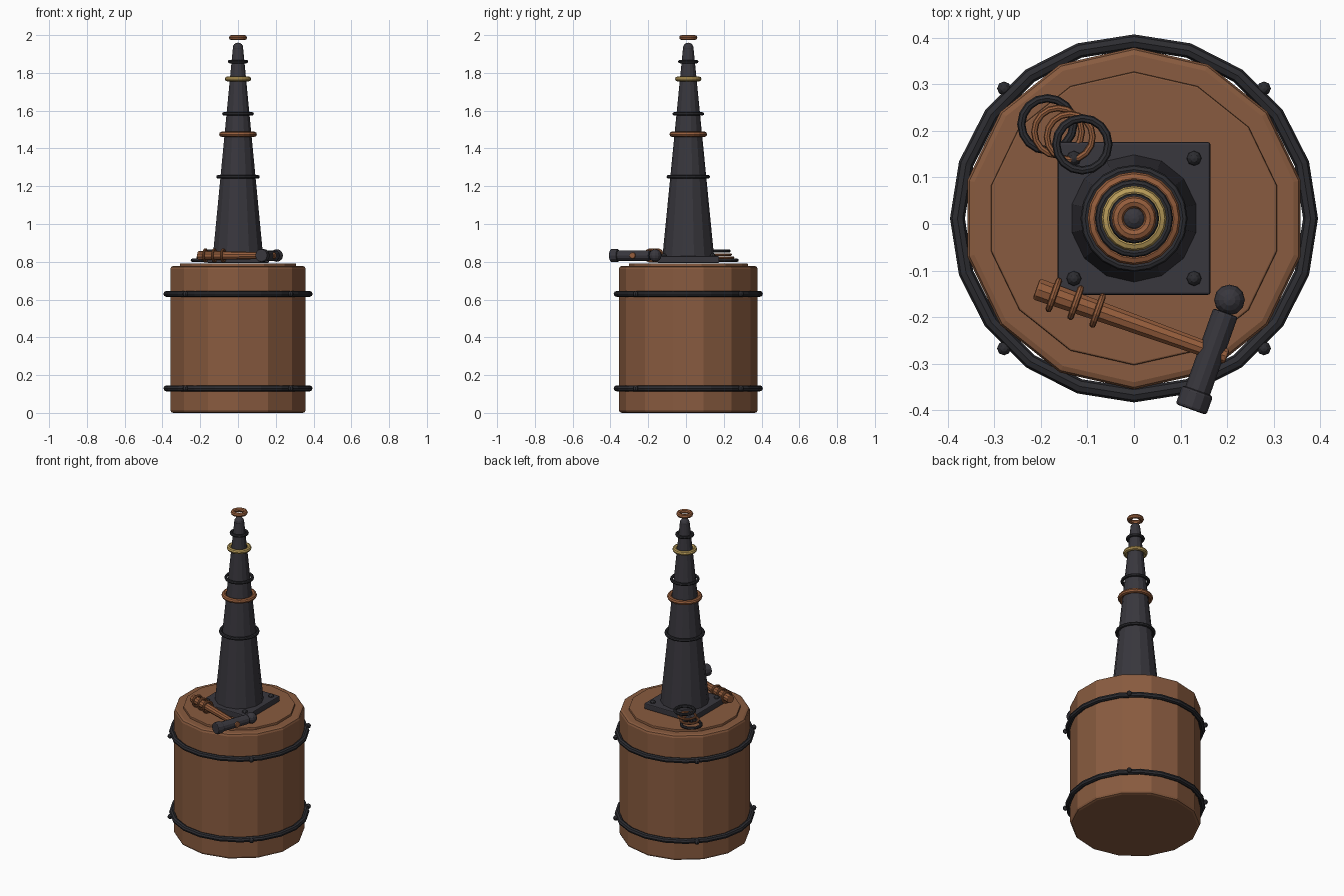
import bpy
import math
from mathutils import Vector

if "Cube" in bpy.data.objects:
    bpy.data.objects.remove(bpy.data.objects["Cube"], do_unlink=True)

CY = 0.012  # y of the main axis


def material(name, rgb):
    m = bpy.data.materials.new(name)
    m.use_nodes = True
    m.diffuse_color = (*rgb, 1)
    m.node_tree.nodes["Principled BSDF"].inputs["Base Color"].default_value = (*rgb, 1)
    return m


WOOD = material("brown wood", (0.25, 0.105, 0.05))
COPPER = material("copper", (0.3, 0.11, 0.045))
IRON = material("dark iron", (0.04, 0.038, 0.047))
BLACK = material("black iron", (0.026, 0.026, 0.031))
BRASS = material("brass", (0.48, 0.33, 0.1))


def finish(name, mat, bevel=0):
    ob = bpy.context.object
    ob.name = name
    ob.data.materials.append(mat)
    if bevel:
        mod = ob.modifiers.new("bevel", "BEVEL")
        mod.width, mod.segments = bevel, 2
        mod.limit_method, mod.angle_limit = "ANGLE", math.radians(40)
    return ob


def cone(name, mat, r1, r2, a, b, sides=14, bevel=0):
    a, b = Vector(a), Vector(b)
    d = b - a
    bpy.ops.mesh.primitive_cone_add(vertices=sides, radius1=r1, radius2=r2,
                                    depth=d.length, location=(a + b) / 2,
                                    rotation=d.to_track_quat("Z", "Y").to_euler()
                                    if d.xy.length > 0.001 else (0, 0, 0))
    return finish(name, mat, bevel)


def ring(name, mat, outer, minor, loc, sides=20, axis=(0, 0, 1)):
    bpy.ops.mesh.primitive_torus_add(major_radius=outer - minor, minor_radius=minor,
                                     major_segments=sides, minor_segments=8, location=loc,
                                     rotation=Vector(axis).to_track_quat("Z", "Y").to_euler()
                                     if axis != (0, 0, 1) else (0, 0, 0))
    return finish(name, mat)


def ball(name, mat, r, loc, seg=8):
    bpy.ops.mesh.primitive_uv_sphere_add(segments=seg, ring_count=seg // 2 + 2,
                                         radius=r, location=loc)
    return finish(name, mat)


# Wooden drum with its raised lid
cone("drum", WOOD, 0.367, 0.367, (0, CY, 0), (0, CY, 0.778), bevel=0.015)
cone("drum_lid", WOOD, 0.315, 0.315, (0, CY, 0.76), (0, CY, 0.792), bevel=0.004)

# Iron hoops with rivets
for label, z in (("lower", 0.13), ("upper", 0.63)):
    ring(label + "_hoop", BLACK, 0.395, 0.016, (0, CY, z))
    for sx in (-1, 1):
        for sy in (-1, 1):
            ball(label + "_hoop_rivet", BLACK, 0.015, (sx * 0.279, CY + sy * 0.279, z))

# Mounting plate and bolts
bpy.ops.mesh.primitive_cube_add(size=1, location=(0, CY, 0.812))
bpy.context.object.scale = (0.328, 0.328, 0.035)
bpy.ops.object.transform_apply(location=False, rotation=False, scale=True)
finish("mounting_plate", IRON, 0.005)
for sx in (-1, 1):
    for sy in (-1, 1):
        ball("plate_bolt", BLACK, 0.016, (sx * 0.129, CY + sy * 0.129, 0.83))

# Tapered spire, rounded tip and collars
cone("spire", IRON, 0.138, 0.028, (0, CY, 0.815), (0, CY, 1.93))
ball("spire_tip", IRON, 0.028, (0, CY, 1.932), 12)
for name, mat, outer, minor, z in (
        ("low_collar", BLACK, 0.115, 0.01, 1.25),
        ("wide_copper_collar", COPPER, 0.1, 0.014, 1.475),
        ("middle_collar", BLACK, 0.084, 0.009, 1.583),
        ("brass_collar", BRASS, 0.07, 0.013, 1.768),
        ("high_collar", BLACK, 0.054, 0.009, 1.86),
        ("floating_top_ring", COPPER, 0.048, 0.013, 1.987)):
    ring(name, mat, outer, minor, (0, CY, z))

# Hammer lying on the lid
HZ = 0.833
start, end = Vector((-0.21, -0.139, HZ)), Vector((0.2, -0.285, HZ))
along = (end - start).normalized()
across = Vector((-along.y, along.x, 0))
cone("hammer_handle", COPPER, 0.025, 0.017, start, end, 10, 0.005)
for t in (0.04, 0.09, 0.14):
    ring("handle_wrap", COPPER, 0.039, 0.007, start + along * t, 14, tuple(along))
hub = Vector((0.167, -0.273, HZ))
cone("hammer_head", IRON, 0.028, 0.028, hub - across * 0.1, hub + across * 0.088, 12, 0.005)
cone("hammer_face", IRON, 0.035, 0.035, hub - across * 0.133, hub - across * 0.09, 12, 0.006)
ball("hammer_ball", IRON, 0.033, (0.205, -0.163, HZ), 12)

# Leaning pile of loose rings
for name, mat, outer, minor, loc in (
        ("bottom_loose_ring", BLACK, 0.065, 0.009, (-0.186, 0.214, 0.808)),
        ("low_copper_loop", COPPER, 0.058, 0.007, (-0.163, 0.198, 0.822)),
        ("high_copper_loop", COPPER, 0.056, 0.007, (-0.138, 0.187, 0.838)),
        ("top_loose_ring", BLACK, 0.065, 0.009, (-0.111, 0.171, 0.857))):
    ring(name, mat, outer, minor, loc, 16)
